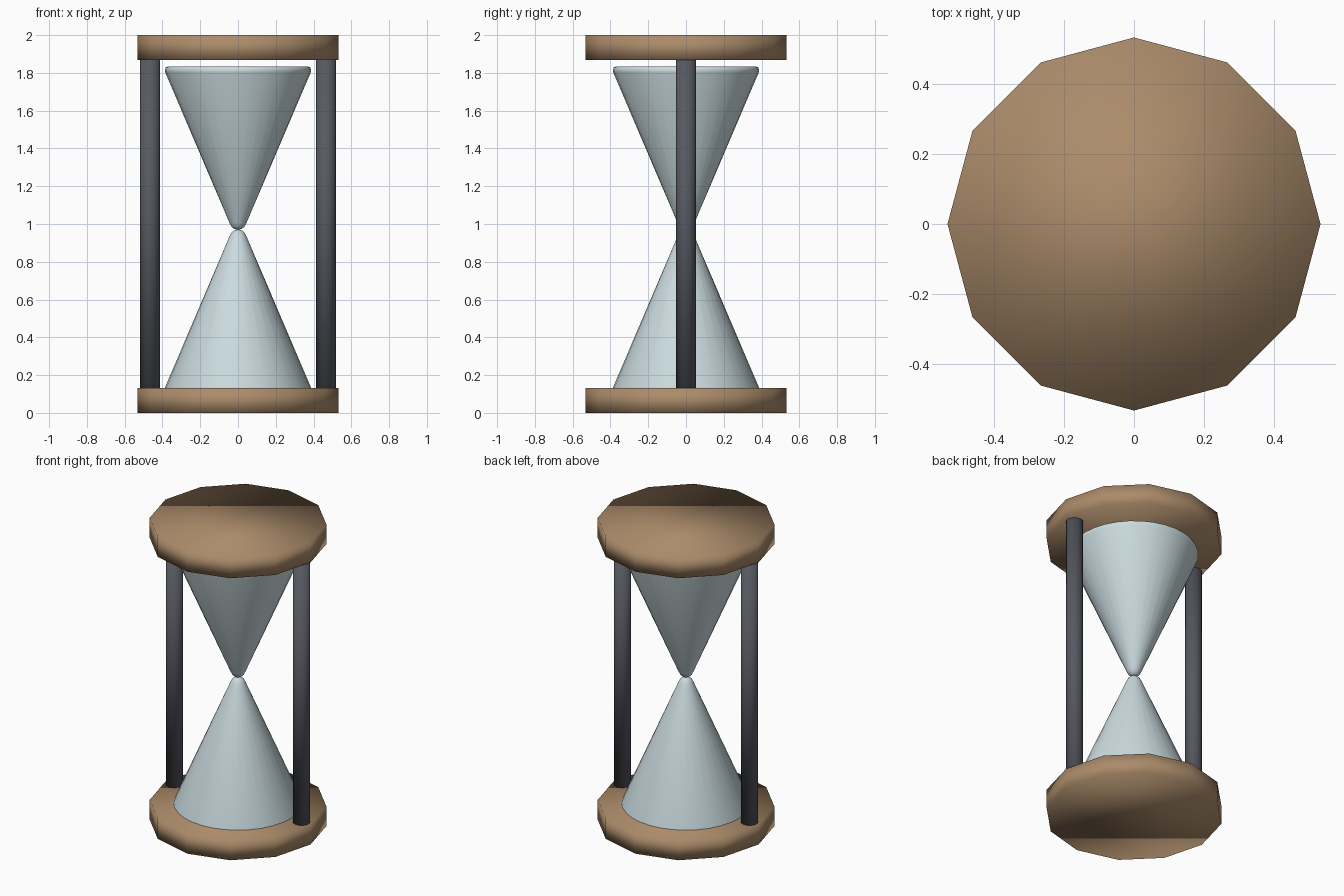
import bpy
from math import pi, cos, sin

cube = bpy.data.objects.get("Cube")
if cube:
    bpy.data.objects.remove(cube)


def material(name, colour):
    mat = bpy.data.materials.new(name)
    mat.use_nodes = True
    mat.diffuse_color = (*colour, 1)
    mat.node_tree.nodes["Principled BSDF"].inputs["Base Color"].default_value = (*colour, 1)
    return mat


wood = material("warm wood", (0.41, 0.26, 0.145))
glass = material("pale glass", (0.6, 0.715, 0.745))
metal = material("dark metal", (0.095, 0.1, 0.12))


def lathe(name, profile, sides, mat, x=0):
    """Turn a bottom-to-top list of (radius, height) into a closed smooth solid."""
    verts, faces = [], []
    for radius, z in profile:
        for i in range(sides):
            a = 2 * pi * i / sides
            verts.append((radius * cos(a), radius * sin(a), z))
    for ring in range(len(profile) - 1):
        low, high = ring * sides, (ring + 1) * sides
        for i in range(sides):
            j = (i + 1) % sides
            faces.append((low + i, low + j, high + j, high + i))
    faces.append(tuple(reversed(range(sides))))
    faces.append(tuple(range(len(verts) - sides, len(verts))))
    mesh = bpy.data.meshes.new(name)
    mesh.from_pydata(verts, [], faces)
    mesh.materials.append(mat)
    mesh.shade_smooth()
    obj = bpy.data.objects.new(name, mesh)
    obj.location.x = x
    bpy.context.collection.objects.link(obj)
    return obj


# Twelve-sided end plates, softly shaded across their edges
for name, z in (("bottom_plate", 0), ("top_plate", 1.868)):
    lathe(name, [(0.532, z), (0.532, z + 0.132)], 12, wood)

# Glass bulbs: cones with rounded tips and softened rims, mirrored at the neck
neck = 0.97
bulb = [(0.008, 0), (0.022, 0.005), (0.035, 0.017), (0.045, 0.036),
        (0.385, 0.832), (0.387, 0.845), (0.382, 0.859), (0.368, 0.865)]
lathe("upper_bulb", [(r, neck + h) for r, h in bulb], 32, glass)
lathe("lower_bulb", [(r, neck - h) for r, h in reversed(bulb)], 32, glass)

# Side posts
for name, side in (("left_post", 1), ("right_post", -1)):
    lathe(name, [(0.052, 0.12), (0.052, 1.88)], 24, metal, side * 0.466)
